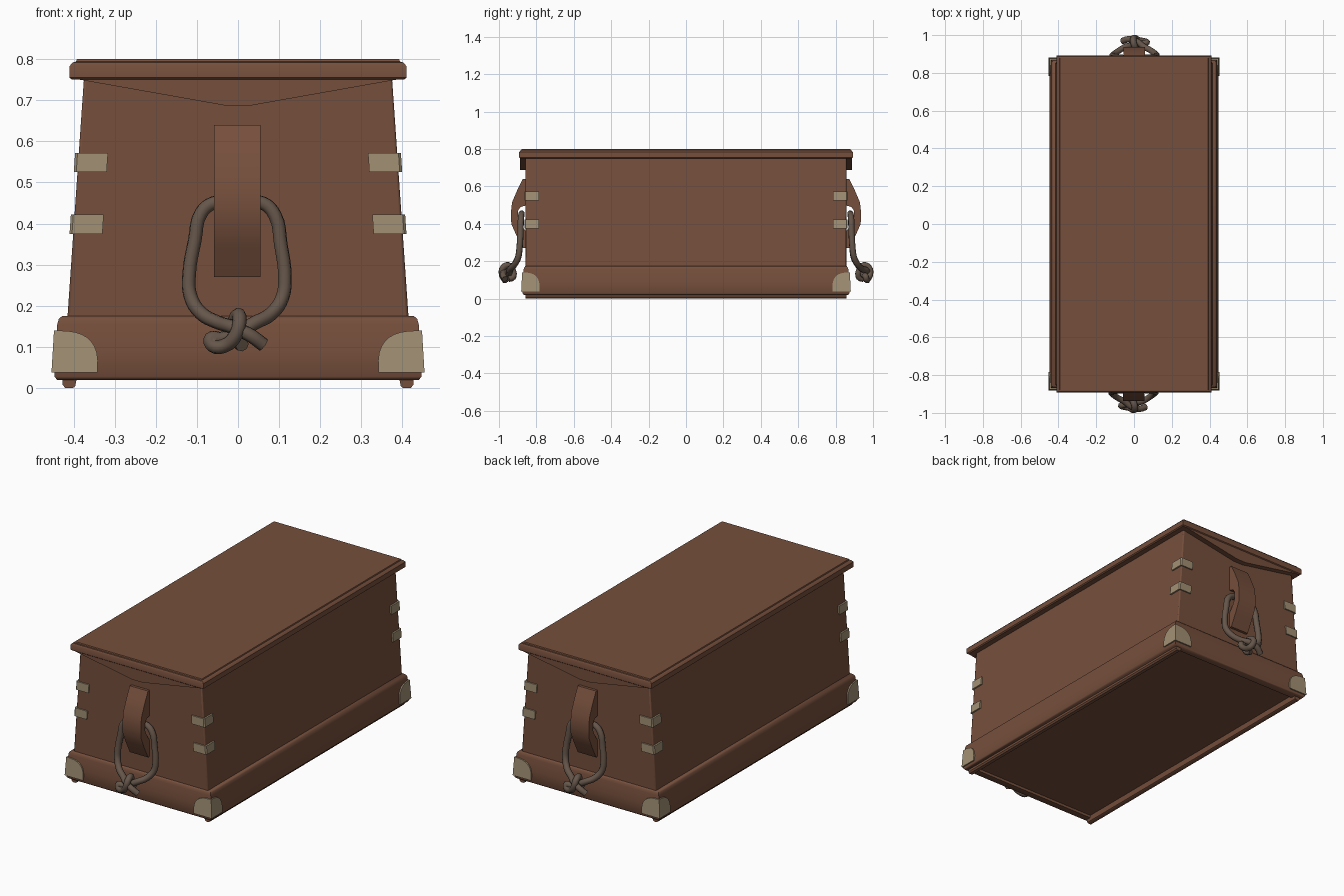
import bpy, bmesh, math
from mathutils import Vector

if "Cube" in bpy.data.objects:
    bpy.data.objects.remove(bpy.data.objects["Cube"], do_unlink=True)


def material(name, rgb):
    m = bpy.data.materials.new(name)
    m.use_nodes = True
    m.diffuse_color = (*rgb, 1)
    m.node_tree.nodes["Principled BSDF"].inputs["Base Color"].default_value = (*rgb, 1)
    return m


wood = material("brown wood", (0.18, 0.078, 0.045))
horn = material("pale tan metal", (0.36, 0.28, 0.175))
hemp = material("grey brown rope", (0.13, 0.092, 0.068))


def smooth(ob, angle=40):
    bpy.ops.object.select_all(action="DESELECT")
    ob.select_set(True)
    bpy.context.view_layer.objects.active = ob
    bpy.ops.object.shade_smooth_by_angle(angle=math.radians(angle))


def loft(name, rings, mat, angle=40):
    """Skin a stack of equal rings and cap both ends."""
    bm = bmesh.new()
    loops = [[bm.verts.new(p) for p in ring] for ring in rings]
    n = len(loops[0])
    for a, b in zip(loops, loops[1:]):
        for i in range(n):
            j = (i + 1) % n
            bm.faces.new((a[i], a[j], b[j], b[i]))
    bm.faces.new(loops[0])
    bm.faces.new(loops[-1])
    bmesh.ops.recalc_face_normals(bm, faces=bm.faces)
    me = bpy.data.meshes.new(name)
    bm.to_mesh(me)
    bm.free()
    me.materials.append(mat)
    ob = bpy.data.objects.new(name, me)
    bpy.context.collection.objects.link(ob)
    smooth(ob, angle)
    return ob


def box_loft(name, levels, mat, angle=40):
    """Stack of rectangles given as (z, half width, half depth)."""
    return loft(name, [[(-w, -d, z), (w, -d, z), (w, d, z), (-w, d, z)]
                       for z, w, d in levels], mat, angle)


def body_w(z):
    return 0.415 - (z - 0.17) * 0.069


def base_w(z):
    return 0.449 - z * 0.06


def base_d(z):
    return 0.876 - z * 0.05


# Chest body, skirting base with recessed floor, and lid
body = box_loft("chest_body", [(z, body_w(z), 0.857) for z in (0.1, 0.77)], wood)
bevel = body.modifiers.new("bevel", "BEVEL")
bevel.width = 0.006
bevel.segments = 2
box_loft("base_skirt", [
    (0.035, 0.395, 0.83), (0.02, 0.395, 0.83), (0.02, 0.44, 0.867),
    (0.028, 0.447, 0.874), (0.09, base_w(0.09), base_d(0.09)),
    (0.155, base_w(0.155), base_d(0.155)), (0.168, 0.436, 0.864),
    (0.175, 0.428, 0.858)], wood, 60)
box_loft("lid", [
    (0.75, 0.404, 0.886), (0.755, 0.41, 0.892), (0.783, 0.41, 0.892),
    (0.792, 0.402, 0.886), (0.794, 0.394, 0.88), (0.8, 0.392, 0.878)], wood, 35)

# Runners under the long sides
for sx, side in ((1, "left"), (-1, "right")):
    loft(side + "_runner", [[(sx * x, y, z) for x, z in
         ((0.392, 0.025), (0.396, 0.004), (0.402, 0), (0.42, 0), (0.427, 0.008), (0.427, 0.025))]
         for y in (-0.857, 0.857)], wood)

# Metal corners
for sx, side in ((1, "left"), (-1, "right")):
    for sy, end in ((-1, "front"), (1, "back")):
        tag = end + "_" + side
        for label, low in (("upper", 0.525), ("lower", 0.375)):
            rings = []
            for z in (low, low + 0.047):
                w, d = body_w(z) + 0.009, 0.864
                rings.append([(sx * x, sy * y, z) for x, y in (
                    (w - 0.08, d), (w - 0.006, d), (w, d - 0.006), (w, d - 0.078),
                    (w - 0.02, d - 0.078), (w - 0.02, d - 0.02), (w - 0.08, d - 0.02))])
            loft(tag + "_" + label + "_strap", rings, horn)

        # Rounded guard plates on both faces of the base corner
        arc = [(math.cos(math.radians(a)) ** 0.7, math.sin(math.radians(a)) ** 0.7)
               for a in range(0, 90, 10)] + [(0, 1)]
        outline = [(0, 0)] + arc
        for face, reach in (("end", 0.112), ("side", 0.098)):
            rings = []
            for t in (0.007, -0.006):
                ring = []
                for u, v in outline:
                    z = 0.038 + 0.102 * v
                    w, d = base_w(z) + 0.007, base_d(z) + 0.007
                    if face == "end":
                        p = (w - reach * u, d - 0.007 + t, z)
                    else:
                        p = (w - 0.007 + t, d - reach * u, z)
                    ring.append((sx * p[0], sy * p[1], z))
                rings.append(ring)
            loft(tag + "_guard_" + face, rings, horn)

# Handle bracket side profile: (distance out, height), open behind for the rope
BRACKET = [(0.85, 0.64), (0.872, 0.64), (0.9, 0.585), (0.93, 0.515), (0.936, 0.46),
           (0.934, 0.4), (0.91, 0.345), (0.872, 0.27), (0.85, 0.27), (0.85, 0.35),
           (0.885, 0.4), (0.898, 0.43), (0.898, 0.47), (0.885, 0.49), (0.85, 0.5)]

# Rope path: (across, distance out, height), both strands ending in a knot
ROPE = [(0.062, 0.968, 0.105), (0.03, 0.978, 0.128), (-0.012, 0.968, 0.148),
        (-0.05, 0.94, 0.16), (-0.09, 0.918, 0.182), (-0.116, 0.897, 0.225),
        (-0.119, 0.89, 0.275), (-0.105, 0.885, 0.36), (-0.09, 0.883, 0.425),
        (-0.06, 0.88, 0.45), (0, 0.879, 0.452), (0.06, 0.88, 0.45),
        (0.09, 0.883, 0.42), (0.104, 0.885, 0.35), (0.114, 0.89, 0.27),
        (0.108, 0.897, 0.22), (0.08, 0.918, 0.18), (0.04, 0.94, 0.158),
        (0, 0.945, 0.135), (-0.04, 0.955, 0.12), (-0.066, 0.96, 0.12),
        (-0.062, 0.965, 0.103), (-0.03, 0.972, 0.104), (-0.005, 0.984, 0.13),
        (0.004, 0.978, 0.165), (0.0, 0.95, 0.178), (-0.01, 0.925, 0.15),
        (0.0, 0.925, 0.115), (0.01, 0.95, 0.105)]

for s, end in ((1, "front"), (-1, "back")):
    # Pointed apron hanging from the lid end
    loft(end + "_lid_apron", [[(x, -s * y, z) for x, z in (
        (-0.395, 0.765), (-0.385, 0.75), (-0.03, 0.687), (0.03, 0.687),
        (0.385, 0.75), (0.395, 0.765))] for y in (0.85, 0.887)], wood)
    loft(end + "_handle_bracket", [[(s * x, -s * y, z) for y, z in BRACKET]
         for x in (-0.058, 0.055)], wood)

    # Knotted rope loop
    curve = bpy.data.curves.new(end + "_rope", "CURVE")
    curve.dimensions = "3D"
    curve.bevel_depth = 0.017
    curve.bevel_resolution = 2
    curve.resolution_u = 4
    curve.use_fill_caps = True
    spline = curve.splines.new("BEZIER")
    spline.bezier_points.add(len(ROPE) - 1)
    for bp, (x, y, z) in zip(spline.bezier_points, ROPE):
        bp.co = Vector((s * x, -s * y, z))
        bp.handle_left_type = bp.handle_right_type = "AUTO"
    curve.materials.append(hemp)
    rope = bpy.data.objects.new(end + "_rope_handle", curve)
    bpy.context.collection.objects.link(rope)
